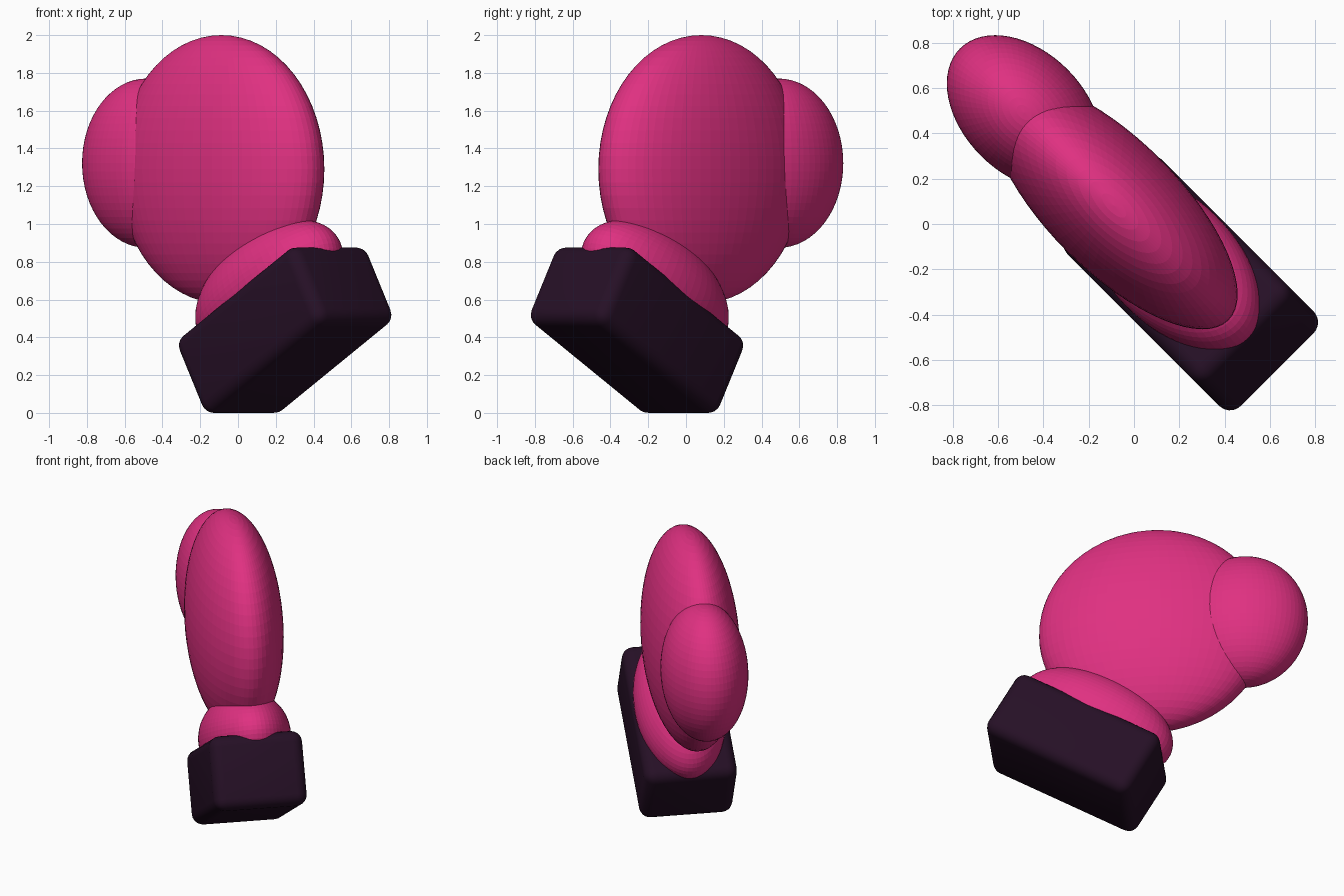
import bpy
import math
from mathutils import Matrix, Vector

if "Cube" in bpy.data.objects:
    bpy.data.objects.remove(bpy.data.objects["Cube"])

YAW = math.radians(-45)      # the glove lies in a diagonal upright plane
TILT = math.radians(-30)     # cuff and wrist band lean within that plane
TURN = Matrix.Rotation(YAW, 3, 'Z')


def material(name, colour):
    m = bpy.data.materials.new(name)
    m.diffuse_color = (*colour, 1)
    m.use_nodes = True
    m.node_tree.nodes["Principled BSDF"].inputs["Base Color"].default_value = m.diffuse_color
    return m


pink = material("pink", (0.74, 0.03, 0.22))
dark = material("dark_plum", (0.019, 0.005, 0.019))


def place(obj, name, mat, centre, half, tilt):
    """Scale, turn and colour a unit primitive; centre is (along, across, up)."""
    obj.name = name
    obj.scale = half
    bpy.ops.object.transform_apply(location=False, rotation=False, scale=True)
    obj.location = TURN @ Vector(centre)
    obj.rotation_euler = (0, tilt, YAW)
    obj.data.materials.append(mat)


def ellipsoid(name, centre, half, tilt=0.0):
    bpy.ops.mesh.primitive_uv_sphere_add(segments=64, ring_count=32, radius=1)
    place(bpy.context.object, name, pink, centre, half, tilt)


# Padded hand, thumb and soft cuff
ellipsoid("hand", (-0.12, -0.005, 1.29), (0.715, 0.29, 0.71))
ellipsoid("thumb", (-0.69, 0.005, 1.322), (0.40, 0.27, 0.448))
ellipsoid("cuff", (0.235, 0, 0.66), (0.528, 0.282, 0.285), TILT)

# Rounded wrist band
bpy.ops.mesh.primitive_cube_add(size=2)
band = bpy.context.object
place(band, "wrist_band", dark, (0.36, -0.007, 0.4375), (0.519, 0.295, 0.235), TILT)
bevel = band.modifiers.new("rounding", 'BEVEL')
bevel.width = 0.07
bevel.segments = 5
bpy.ops.object.shade_smooth()
